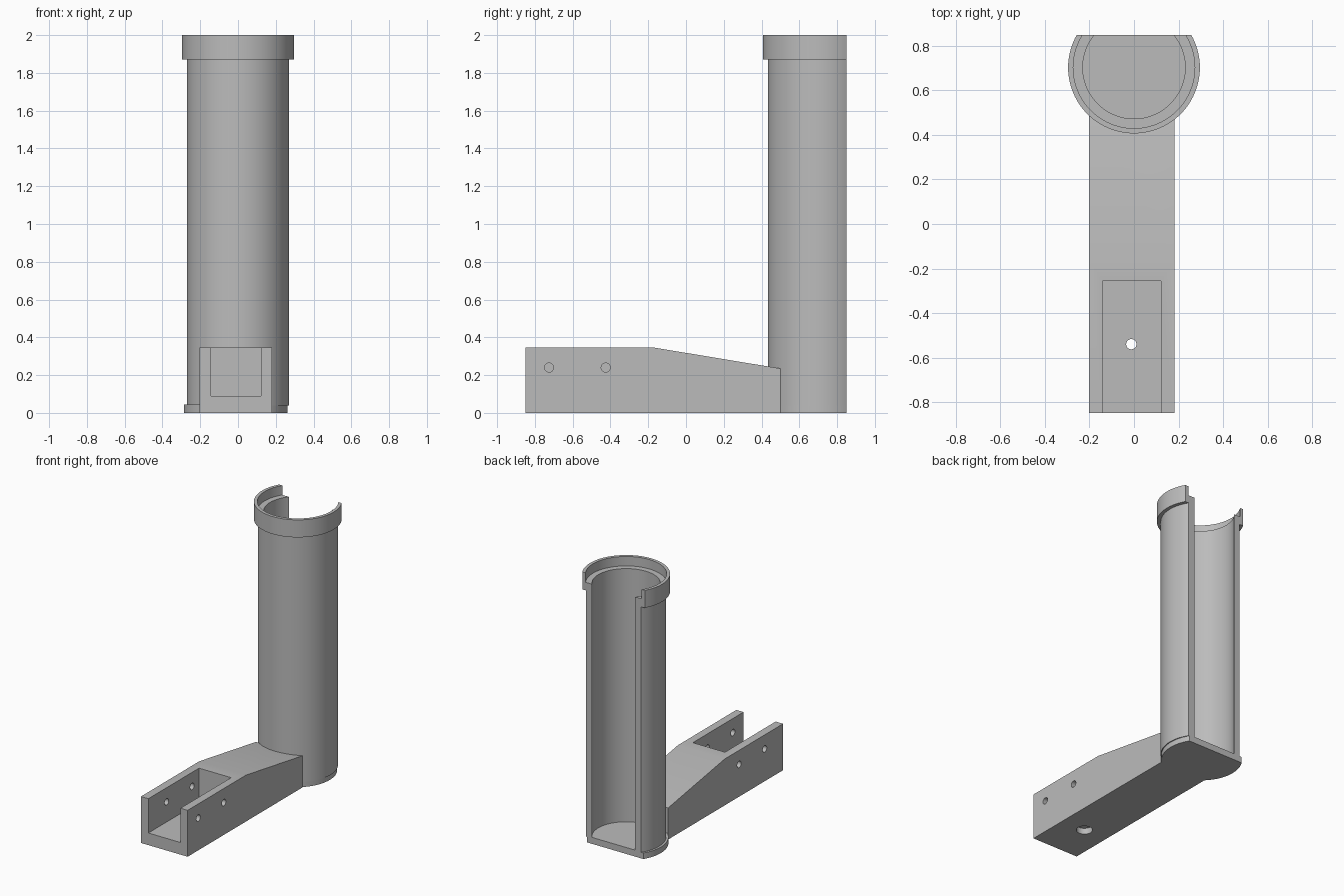
import bpy
import bmesh
from math import radians
from mathutils import Matrix, Vector

if "Cube" in bpy.data.objects:
    bpy.data.objects.remove(bpy.data.objects["Cube"])

grey = bpy.data.materials.new("plain_grey")
grey.use_nodes = True
grey.diffuse_color = (0.5, 0.5, 0.5, 1)
grey.node_tree.nodes["Principled BSDF"].inputs["Base Color"].default_value = (0.5, 0.5, 0.5, 1)

TUBE_Y = 0.703
BACK_Y = 0.85


def finish(name, bm):
    bmesh.ops.recalc_face_normals(bm, faces=bm.faces)
    mesh = bpy.data.meshes.new(name)
    bm.to_mesh(mesh)
    bm.free()
    mesh.materials.append(grey)
    obj = bpy.data.objects.new(name, mesh)
    bpy.context.collection.objects.link(obj)
    return obj


def box(name, low, high):
    low, high = Vector(low), Vector(high)
    bm = bmesh.new()
    bmesh.ops.create_cube(bm, size=1)
    bmesh.ops.scale(bm, vec=high - low, verts=bm.verts)
    bmesh.ops.translate(bm, vec=(low + high) / 2, verts=bm.verts)
    return finish(name, bm)


def cylinder(name, start, end, radius, sides=48):
    start, end = Vector(start), Vector(end)
    axis = end - start
    turn = axis.to_track_quat("Z", "Y").to_matrix().to_4x4()
    bm = bmesh.new()
    bmesh.ops.create_cone(bm, cap_ends=True, segments=sides, radius1=radius, radius2=radius,
                          depth=axis.length, matrix=Matrix.Translation((start + end) / 2) @ turn)
    return finish(name, bm)


def lathe(name, profile, sides):
    bm = bmesh.new()
    verts = [bm.verts.new((r, TUBE_Y, z)) for r, z in profile]
    edges = [bm.edges.new(pair) for pair in zip(verts, verts[1:])]
    bmesh.ops.spin(bm, geom=verts + edges, cent=(0, TUBE_Y, 0), axis=(0, 0, 1),
                   angle=radians(360), steps=sides, use_duplicate=False)
    bmesh.ops.remove_doubles(bm, verts=bm.verts, dist=0.0001)
    return finish(name, bm)


def select(obj):
    bpy.ops.object.select_all(action="DESELECT")
    obj.select_set(True)
    bpy.context.view_layer.objects.active = obj


def boolean(obj, tools, operation="DIFFERENCE"):
    select(obj)
    for tool in tools:
        tool.hide_render = True
        mod = obj.modifiers.new("boolean", "BOOLEAN")
        mod.operation = operation
        mod.solver = "EXACT"
        mod.object = tool
        bpy.ops.object.modifier_apply(modifier=mod.name)
        bpy.data.objects.remove(tool)


def smooth(obj):
    select(obj)
    bpy.ops.object.shade_smooth_by_angle(angle=radians(30))


def back_cutter():
    return box("back_cutter", (-1, BACK_Y, -1), (1, 2, 3))


# Tube with closed floor, stepped collar and open back
tube = lathe("holder_tube", [
    (0, 0.04), (0.27, 0.04), (0.27, 1.87), (0.296, 1.87), (0.296, 2),
    (0.273, 2), (0.273, 1.93), (0.23, 1.93), (0.23, 0.048), (0, 0.048)], 96)
boolean(tube, [back_cutter()])
smooth(tube)

# Slightly offset foot disc under the tube
foot = cylinder("foot_disc", (-0.012, TUBE_Y, 0), (-0.012, TUBE_Y, 0.045), 0.275, 96)
boolean(foot, [back_cutter()])
smooth(foot)

# Arm: side profile extruded across, sloping down to the tube
bm = bmesh.new()
outline = [(-0.85, 0), (0.5, 0), (0.5, 0.235), (-0.165, 0.345), (-0.85, 0.345)]
side = bm.faces.new([bm.verts.new((-0.203, y, z)) for y, z in outline])
extruded = bmesh.ops.extrude_face_region(bm, geom=[side])["geom"]
bmesh.ops.translate(bm, vec=(0.384, 0, 0),
                    verts=[v for v in extruded if isinstance(v, bmesh.types.BMVert)])
arm = finish("mounting_arm", bm)

# Arm cutouts: tube seat, open channel, counterbored floor hole, staggered wall holes
cutters = [
    cylinder("seat_cutter", (0, TUBE_Y, -1), (0, TUBE_Y, 1), 0.25, 96),
    box("channel_cutter", (-0.142, -1, 0.09), (0.122, -0.255, 1)),
    cylinder("floor_hole", (-0.012, -0.54, -0.1), (-0.012, -0.54, 0.2), 0.023),
    cylinder("counterbore", (-0.012, -0.54, -0.1), (-0.012, -0.54, 0.045), 0.055),
]
for x, shift in ((0.16, 0), (-0.17, 0.09)):
    for y in (-0.725, -0.425):
        cutters.append(cylinder("wall_hole", (x - 0.1, y + shift, 0.24),
                                (x + 0.1, y + shift, 0.24), 0.024))
boolean(arm, cutters)
smooth(arm)
